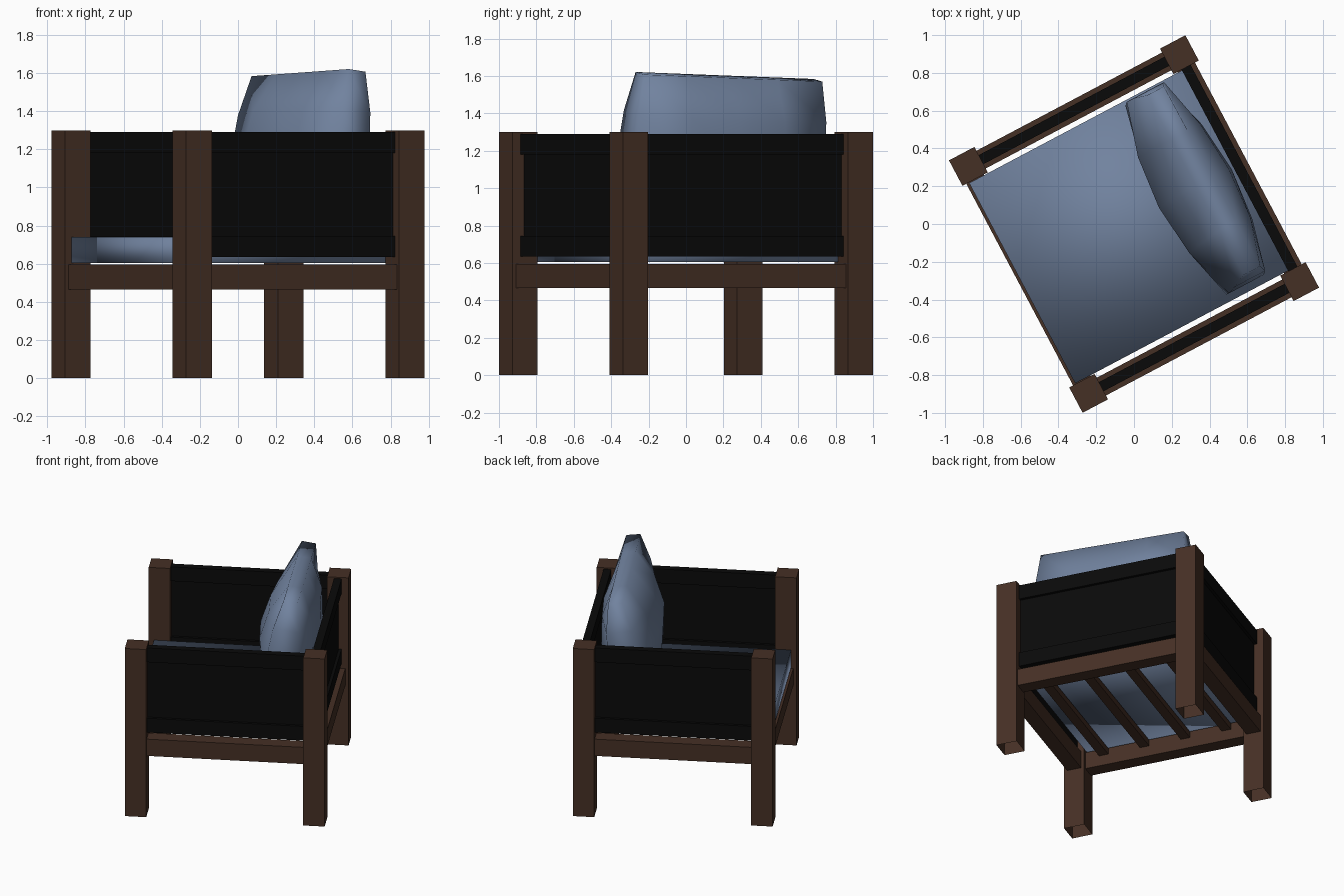
import bpy, bmesh, math
from mathutils import Matrix, Vector

cube = bpy.data.objects.get("Cube")
if cube:
    bpy.data.objects.remove(cube, do_unlink=True)

TURN = Matrix.Rotation(math.radians(27.9), 4, 'Z')   # chair stands turned on the floor
U, V = 0.632, 0.68                                   # post centres: depth, width
POST = 0.076                                         # half post thickness


def material(name, rgb):
    m = bpy.data.materials.new(name)
    m.use_nodes = True
    m.diffuse_color = (*rgb, 1)
    bsdf = m.node_tree.nodes["Principled BSDF"]
    bsdf.inputs["Base Color"].default_value = (*rgb, 1)
    bsdf.inputs["Roughness"].default_value = 0.8
    return m


wood = material("dark_wood", (0.060, 0.029, 0.018))
sling = material("black_fabric", (0.003, 0.003, 0.003))
cloth = material("blue_cloth", (0.165, 0.225, 0.345))


def finish(name, bm, mat, smooth=False):
    bm.transform(TURN)
    for f in bm.faces:
        f.smooth = smooth
    me = bpy.data.meshes.new(name)
    bm.to_mesh(me)
    bm.free()
    me.materials.append(mat)
    ob = bpy.data.objects.new(name, me)
    bpy.context.collection.objects.link(ob)
    return ob


def box(name, lo, hi, mat, smooth=False, open_bottom=False):
    bm = bmesh.new()
    bmesh.ops.create_cube(bm, size=1)
    for v in bm.verts:
        v.co = Vector([l + (c + 0.5) * (h - l) for c, l, h in zip(v.co, lo, hi)])
    if open_bottom:
        bm.normal_update()
        bmesh.ops.delete(bm, geom=[f for f in bm.faces if f.normal.z < -0.9],
                         context='FACES_ONLY')
    return finish(name, bm, mat, smooth)


def side_box(name, side, half, z0, z1, mat):
    """Bar between two posts on one side of the frame."""
    iu, iv = U - POST, V - POST
    if side in ("front", "back"):
        c = U if side == "back" else -U
        box(name, (c - half, -iv, z0), (c + half, iv, z1), mat)
    else:
        c = V if side == "right" else -V
        box(name, (-iu, c - half, z0), (iu, c + half, z1), mat)


# Posts
for end, u in (("front", -U), ("back", U)):
    for hand, v in (("left", -V), ("right", V)):
        box(f"{end}_{hand}_post", (u - POST, v - POST, 0), (u + POST, v + POST, 1.3),
            wood, open_bottom=True)

# Seat rails
for side in ("front", "back", "left", "right"):
    side_box(f"{side}_rail", side, 0.053, 0.465, 0.595, wood)

# Fabric panels with thicker hems
for side in ("back", "left", "right"):
    side_box(f"{side}_panel", side, 0.006, 0.74, 1.185, sling)
    side_box(f"{side}_top_hem", side, 0.027, 1.18, 1.29, sling)
    side_box(f"{side}_bottom_hem", side, 0.027, 0.635, 0.745, sling)

# Seat slats
for i in range(4):
    v = (i - 1.5) * 0.31
    box(f"slat_{i + 1}", (-U, v - 0.035, 0.545), (U, v + 0.035, 0.592), wood)

# Seat cushion
box("seat_cushion", (-0.67, -0.6, 0.605), (0.605, 0.6, 0.74), cloth, smooth=True)

# Back pillow: subdivided slab, swelling toward the middle
bm = bmesh.new()
bmesh.ops.create_cube(bm, size=2)
edges = [e for e in bm.edges if abs(e.verts[0].co.x - e.verts[1].co.x) < 0.1]
bmesh.ops.subdivide_edges(bm, edges=edges, cuts=3, use_grid_fill=True)
for vert in bm.verts:
    s, a, b = vert.co
    swell = 0.05 + (1 - b * b) * (0.055 + 0.115 * (1 - a * a))
    vert.co = Vector((s * swell,
                      a * (0.54 + 0.035 * (1 - b * b)),
                      b * 0.425))
bm.transform(Matrix.Translation((0.375, 0.015, 1.175))
             @ Matrix.Rotation(math.radians(8), 4, 'Y')
             @ Matrix.Rotation(math.radians(-2), 4, 'X'))
finish("back_pillow", bm, cloth, smooth=True)
